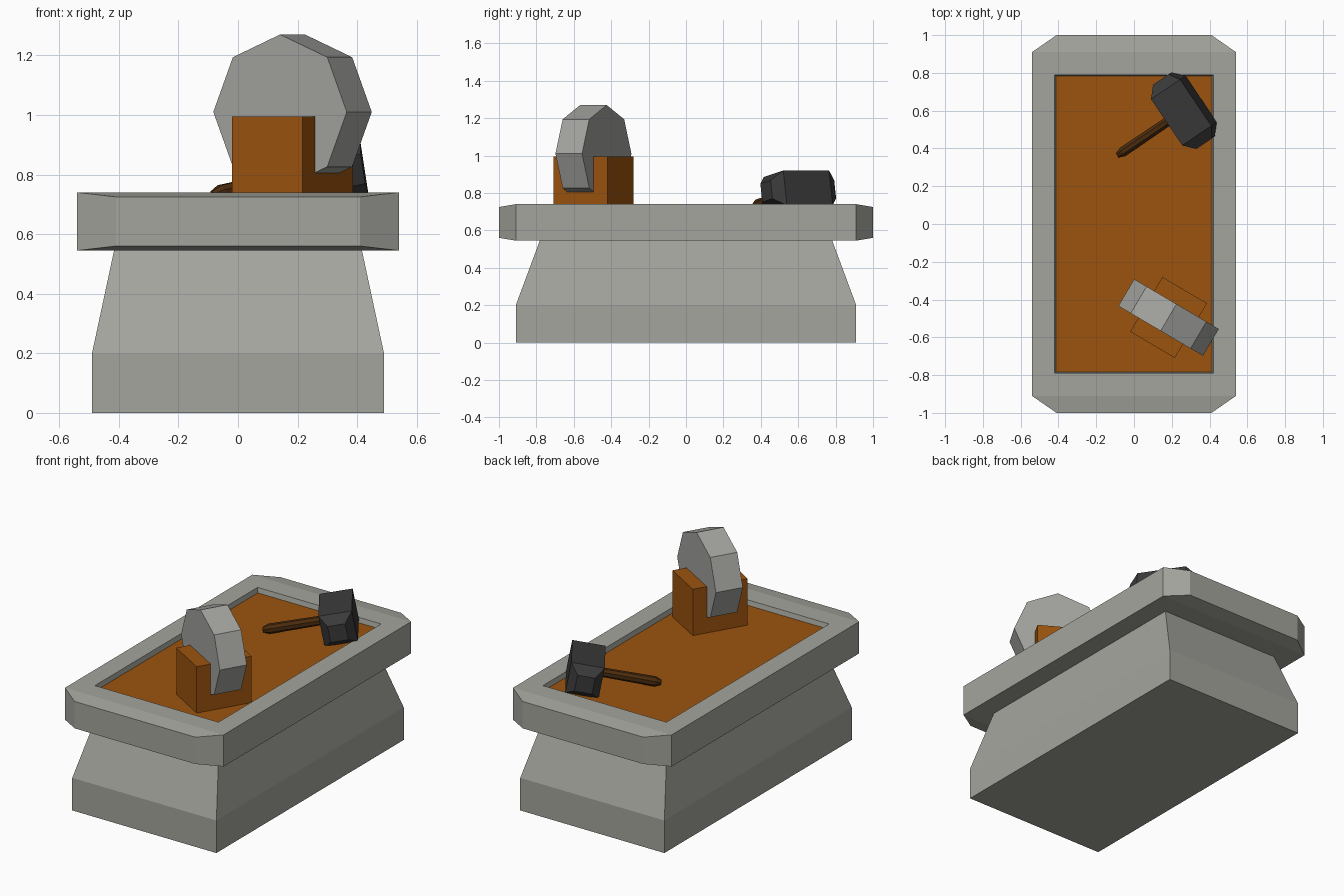
import bpy, bmesh, math
from mathutils import Matrix, Vector

if "Cube" in bpy.data.objects:
    bpy.data.objects.remove(bpy.data.objects["Cube"])


def material(name, rgb):
    m = bpy.data.materials.new(name)
    m.diffuse_color = (*rgb, 1)
    m.use_nodes = True
    m.node_tree.nodes["Principled BSDF"].inputs["Base Color"].default_value = m.diffuse_color
    return m


STONE = material("stone grey", (0.376, 0.376, 0.342))
WHEEL = material("wheel grey", (0.37, 0.37, 0.35))
WOOD = material("orange wood", (0.332, 0.087, 0.0045))
HANDLE = material("dark brown wood", (0.07, 0.025, 0.004))
IRON = material("dark iron", (0.042, 0.042, 0.042))


def finish(name, bm, mats, matrix=Matrix()):
    bmesh.ops.recalc_face_normals(bm, faces=bm.faces)
    me = bpy.data.meshes.new(name)
    bm.to_mesh(me)
    bm.free()
    for m in mats:
        me.materials.append(m)
    ob = bpy.data.objects.new(name, me)
    ob.matrix_world = matrix
    bpy.context.collection.objects.link(ob)
    return ob


def loft(rings):
    """Closed skin through rings of points, with flat end caps."""
    bm = bmesh.new()
    loops = [[bm.verts.new(p) for p in r] for r in rings]
    n = len(loops[0])
    for a, b in zip(loops, loops[1:]):
        for i in range(n):
            j = (i + 1) % n
            bm.faces.new((a[i], a[j], b[j], b[i]))
    bm.faces.new(loops[0])
    bm.faces.new(loops[-1])
    bmesh.ops.recalc_face_normals(bm, faces=bm.faces)
    return bm


def rect_z(hx, hy, z):
    return [(-hx, -hy, z), (hx, -hy, z), (hx, hy, z), (-hx, hy, z)]


def rect_y(hx, y, z0, z1):
    return [(-hx, y, z0), (hx, y, z0), (hx, y, z1), (-hx, y, z1)]


def ngon(r, n, turn=0.0):
    return [(r * math.cos(turn + math.tau * i / n),
             r * math.sin(turn + math.tau * i / n)) for i in range(n)]


# Tapered stone base
finish("base", loft([rect_z(0.49, 0.91, 0), rect_z(0.49, 0.91, 0.2),
                     rect_z(0.415, 0.78, 0.55)]), [STONE])

# Table slab with chamfered ends and a recessed wooden panel
bm = loft([rect_y(0.41, -1, 0.56, 0.725), rect_y(0.54, -0.91, 0.545, 0.74),
           rect_y(0.54, 0.91, 0.545, 0.74), rect_y(0.41, 1, 0.56, 0.725)])
top = max(bm.faces, key=lambda f: f.calc_center_median().z)
bmesh.ops.inset_region(bm, faces=[top], thickness=0.12, use_even_offset=True)
bmesh.ops.inset_region(bm, faces=[top], thickness=0.006, depth=-0.03,
                       use_even_offset=True)
top.material_index = 1
finish("table_slab", bm, [STONE, WOOD])

# Grinding wheel and its slotted stand, both turned on the table
turn = Matrix.Translation((0.183, -0.495, 0)) @ Matrix.Rotation(math.radians(-30.5), 4, "Z")
finish("grinding_wheel",
       loft([[(x, y, z + 1.01) for x, z in ngon(0.26, 8)] for y in (-0.0825, 0.0825)]),
       [WHEEL], turn)
D, S = 0.168, 0.0825
profile = [(-D, 0.705), (D, 0.705), (D, 0.995), (S, 0.995),
           (S, 0.806), (-S, 0.806), (-S, 0.995), (-D, 0.995)]
finish("wheel_stand", loft([[(x, y, z) for y, z in profile] for x in (-0.137, 0.137)]),
       [WOOD], turn)

# Hammer leaning on its handle tip
pose = (Matrix.Translation((0.264, 0.60, 0.81))
        @ Matrix.Rotation(math.radians(34), 4, "Z")
        @ Matrix.Rotation(math.radians(-10.5), 4, "Y"))
finish("hammer_head",
       loft([rect_y(s, y, -s, s) for y, s in
             ((-0.205, 0.05), (-0.1475, 0.0945), (0.1475, 0.0945), (0.205, 0.05))]),
       [IRON], pose)
finish("hammer_handle",
       loft([[(x, y, z) for y, z in ngon(r, 8, math.pi / 8)] for x, r in
             ((-0.43, 0.014), (-0.395, 0.029), (0, 0.026))]),
       [HANDLE], pose)
